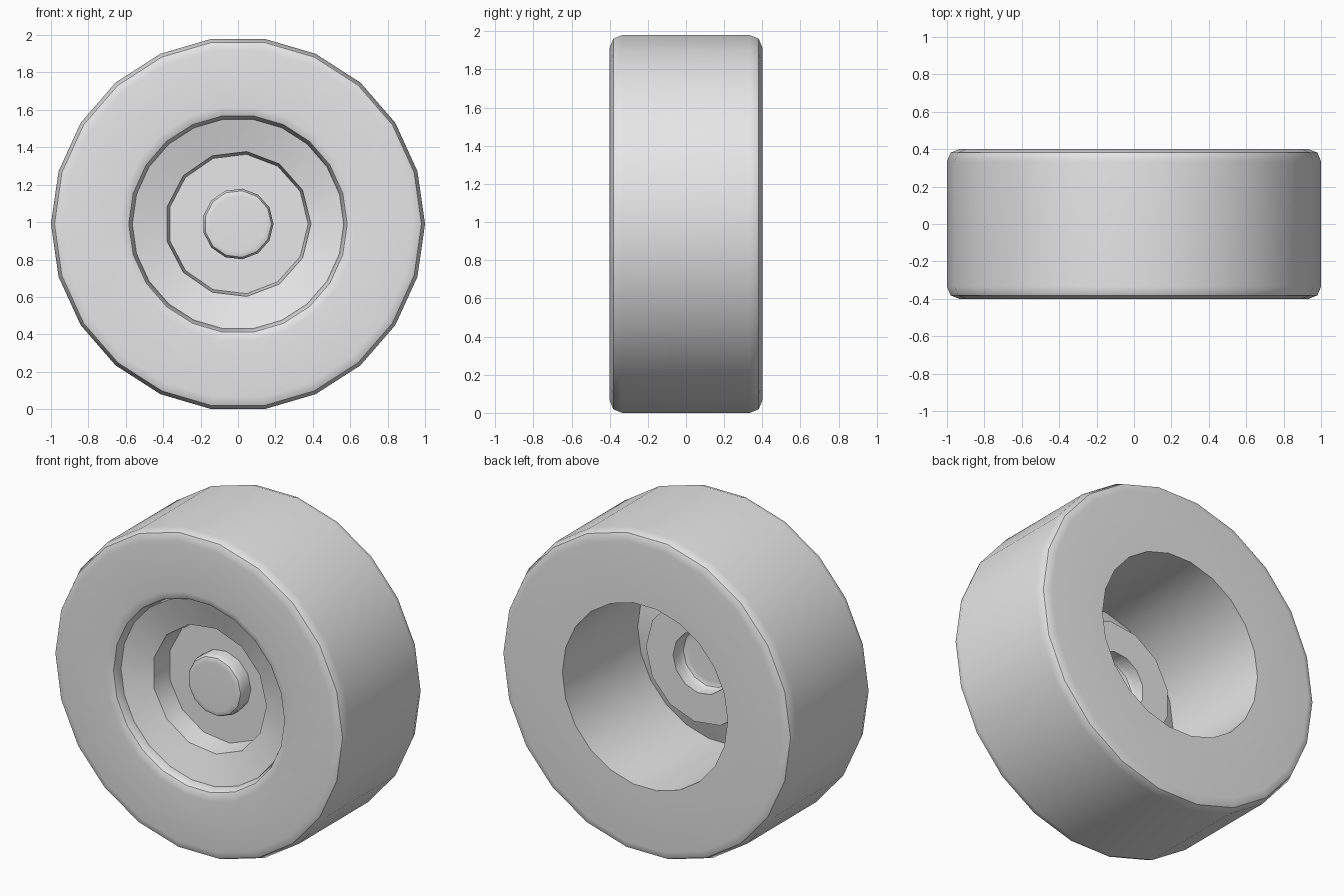
import bpy, bmesh
from math import sin, cos, tau

cube = bpy.data.objects.get("Cube")
if cube:
    bpy.data.objects.remove(cube)

AXLE_Z = 0.99
TYRE_SIDES, HUB_SIDES = 22, 13

grey = bpy.data.materials.new("light_grey")
grey.use_nodes = True
colour = (0.8, 0.8, 0.8, 1)
grey.diffuse_color = colour
grey.node_tree.nodes["Principled BSDF"].inputs["Base Color"].default_value = colour


def ring(bm, radius, y, sides):
    """Loop of vertices around the axle."""
    return [bm.verts.new((radius * cos(tau * i / sides), y,
                          AXLE_Z + radius * sin(tau * i / sides))) for i in range(sides)]


def loop_edges(bm, verts):
    edges = []
    for a, b in zip(verts, verts[1:] + verts[:1]):
        edges.append(bm.edges.get((a, b)) or bm.edges.new((a, b)))
    return edges


def join(bm, a, b):
    """Faces between two rings, also when their side counts differ."""
    if len(a) != len(b):
        bmesh.ops.bridge_loops(bm, edges=loop_edges(bm, a) + loop_edges(bm, b))
        return
    n = len(a)
    for i in range(n):
        j = (i + 1) % n
        bm.faces.new((a[i], a[j], b[j], b[i]))


def lathe(name, profile, closed=False, cap=False):
    """Turn a profile of (radius, y, sides) around the axle."""
    bm = bmesh.new()
    rings = [ring(bm, *p) for p in profile]
    for a, b in zip(rings, rings[1:]):
        join(bm, a, b)
    if closed:
        join(bm, rings[-1], rings[0])
    if cap:
        bm.faces.new(rings[-1])
    bmesh.ops.recalc_face_normals(bm, faces=bm.faces)
    if not closed:
        # open shells face the front
        if sum(f.normal.y * f.calc_area() for f in bm.faces) > 0:
            bmesh.ops.reverse_faces(bm, faces=bm.faces)
    mesh = bpy.data.meshes.new(name)
    bm.to_mesh(mesh)
    bm.free()
    mesh.materials.append(grey)
    obj = bpy.data.objects.new(name, mesh)
    bpy.context.collection.objects.link(obj)
    bpy.ops.object.select_all(action="DESELECT")
    obj.select_set(True)
    bpy.context.view_layer.objects.active = obj
    bpy.ops.object.shade_smooth_by_angle(angle=0.52)
    weighted = obj.modifiers.new("weighted_normals", "WEIGHTED_NORMAL")
    weighted.keep_sharp = True
    return obj


# Tyre: rounded tread shoulders, rounded front opening, sharp back opening
shoulder = [(0.935, 0.4), (0.981, 0.381), (1.0, 0.335)]
front_lip = [(0.565, -0.335), (0.584, -0.381), (0.63, -0.4)]
outline = front_lip + [(r, -y) for r, y in shoulder] + shoulder[::-1] + [(0.565, 0.4)]
lathe("tyre", [(r, y, TYRE_SIDES) for r, y in outline], closed=True)

# Rim: shallow dish, recessed disc and hollow raised hub cap
dish = [(0.565, -0.335, TYRE_SIDES), (0.39, -0.28, HUB_SIDES)]
hub = [(0.375, -0.145), (0.19, -0.145), (0.19, -0.205), (0.179, -0.23), (0.15, -0.24)]
lathe("rim", dish + [(r, y, HUB_SIDES) for r, y in hub], cap=True)
